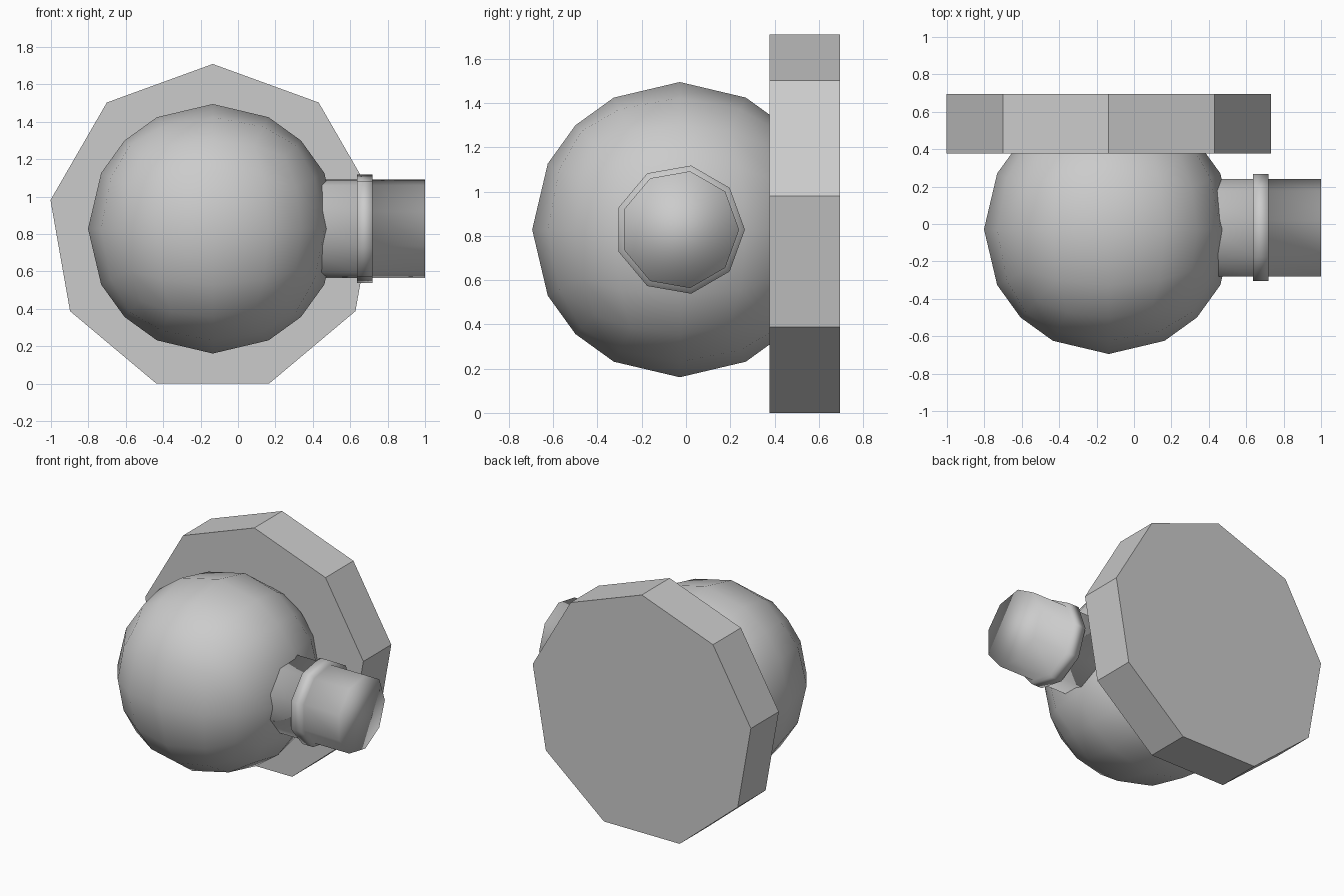
import bpy, bmesh, math
from mathutils import Vector

cube = bpy.data.objects.get("Cube")
if cube:
    bpy.data.objects.remove(cube)

CENTRE = Vector((-0.135, -0.028, 0.828))  # shared axis point of all parts
SIDES = 9

grey = bpy.data.materials.new("light_grey")
grey.use_nodes = True
colour = (0.6, 0.6, 0.6, 1)
grey.diffuse_color = colour
grey.node_tree.nodes["Principled BSDF"].inputs["Base Color"].default_value = colour


def add_object(name, bm, smooth):
    bmesh.ops.recalc_face_normals(bm, faces=bm.faces[:])
    for face in bm.faces:
        face.smooth = smooth
    mesh = bpy.data.meshes.new(name)
    bm.to_mesh(mesh)
    bm.free()
    mesh.materials.append(grey)
    obj = bpy.data.objects.new(name, mesh)
    bpy.context.collection.objects.link(obj)
    return obj


def lathe(name, profile, point, smooth):
    """Closed solid from (position, radius) rings; point() places each vertex."""
    bm = bmesh.new()
    rings = [[bm.verts.new(point(pos, radius, math.tau * i / SIDES))
              for i in range(SIDES)] for pos, radius in profile]
    for a, b in zip(rings, rings[1:]):
        for i in range(SIDES):
            j = (i + 1) % SIDES
            bm.faces.new((a[i], a[j], b[j], b[i]))
    bm.faces.new(rings[0])
    bm.faces.new(rings[-1])
    return add_object(name, bm, smooth)


# Wall plate: flat nine-sided slab, one corner pointing up
lathe("wall_plate", [(0.378, 0.881), (0.695, 0.881)],
      lambda y, r, a: (CENTRE.x + r * math.sin(a), y, CENTRE.z + r * math.cos(a)),
      False)

# Ball: subdivided cube pushed out to a sphere
bm = bmesh.new()
bmesh.ops.create_cube(bm, size=2)
bmesh.ops.subdivide_edges(bm, edges=bm.edges[:], cuts=3, use_grid_fill=True)
for v in bm.verts:
    v.co = v.co.normalized() * 0.667
ball = add_object("ball", bm, True)
ball.location = CENTRE

# Knob: neck, raised collar and end cap along x
lathe("knob", [(0.3, 0.268), (0.635, 0.268), (0.635, 0.294), (0.72, 0.294),
               (0.72, 0.268), (1.0, 0.268)],
      lambda x, r, a: (x, CENTRE.y + r * math.cos(a), CENTRE.z + r * math.sin(a)),
      True)
